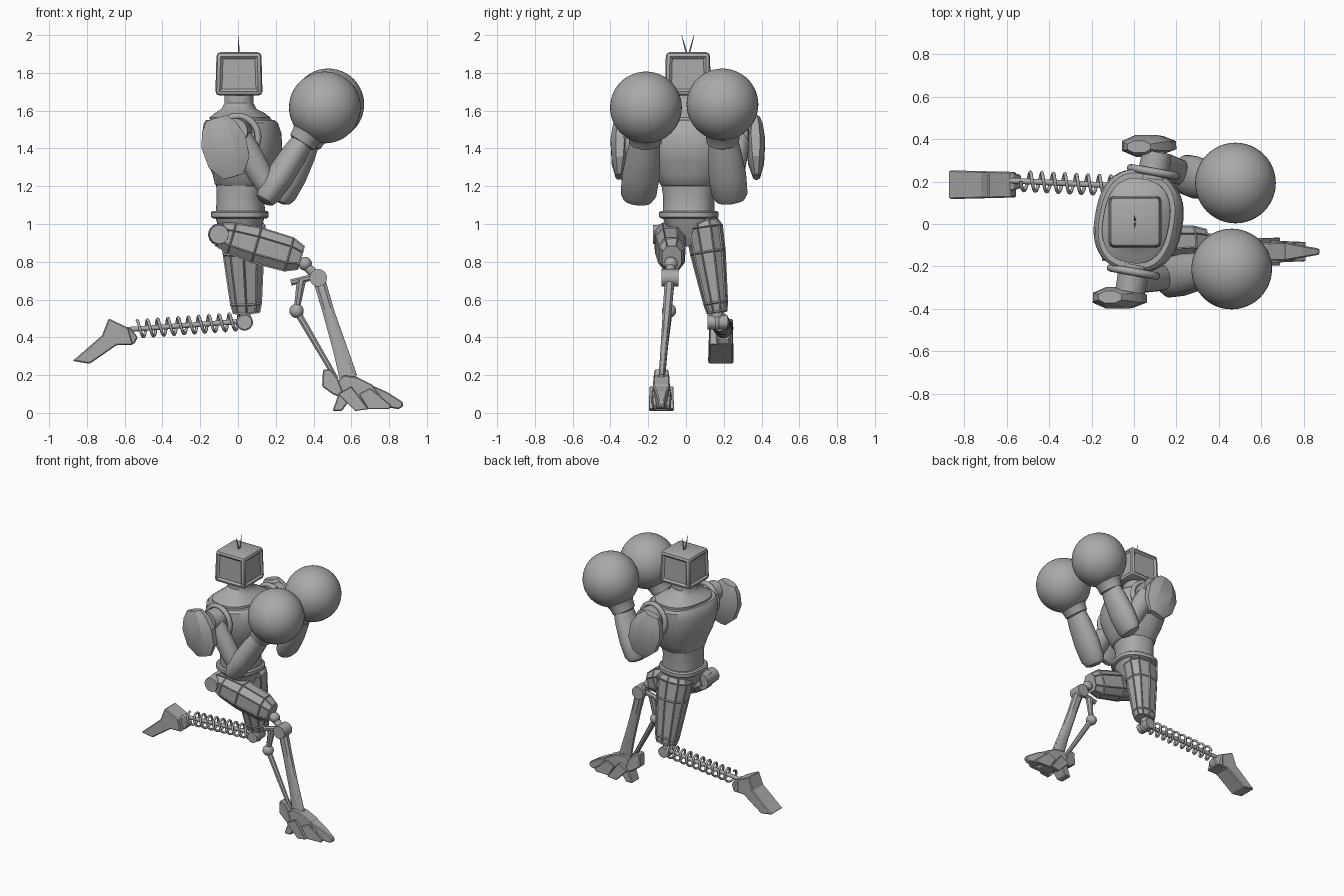
import bpy, bmesh, math
from mathutils import Vector, Matrix

cube = bpy.data.objects.get("Cube")
if cube:
    bpy.data.objects.remove(cube, do_unlink=True)

grey = bpy.data.materials.new("plain grey")
grey.use_nodes = True
colour = (0.4, 0.4, 0.4, 1)
grey.diffuse_color = colour
grey.node_tree.nodes["Principled BSDF"].inputs["Base Color"].default_value = colour


def finish(name, bm, angle=35, loc=None):
    bmesh.ops.recalc_face_normals(bm, faces=bm.faces)
    mesh = bpy.data.meshes.new(name)
    bm.to_mesh(mesh)
    bm.free()
    ob = bpy.data.objects.new(name, mesh)
    bpy.context.collection.objects.link(ob)
    mesh.materials.append(grey)
    bpy.ops.object.select_all(action='DESELECT')
    ob.select_set(True)
    bpy.context.view_layer.objects.active = ob
    if angle:
        bpy.ops.object.shade_smooth_by_angle(angle=math.radians(angle))
    return ob


def ring(c, u, v, ru, rv, n, power):
    pts = []
    for i in range(n):
        a = 2 * math.pi * (i + 0.5) / n
        ca, sa = math.cos(a), math.sin(a)
        cx = math.copysign(abs(ca) ** power, ca)
        sy = math.copysign(abs(sa) ** power, sa)
        pts.append(c + u * ru * cx + v * rv * sy)
    return pts


def loft(name, rings, angle=35, panel=0):
    bm = bmesh.new()
    rows = [[bm.verts.new(p) for p in r] for r in rings]
    n = len(rows[0])
    sides = []
    for a, b in zip(rows, rows[1:]):
        for i in range(n):
            j = (i + 1) % n
            sides.append(bm.faces.new((a[i], a[j], b[j], b[i])))
    bm.faces.new(rows[0])
    bm.faces.new(rows[-1])
    if panel:
        bmesh.ops.recalc_face_normals(bm, faces=bm.faces)
        bmesh.ops.inset_individual(bm, faces=sides, thickness=panel, depth=-panel * 0.6)
    return finish(name, bm, angle)


def limb(name, a, b, sections, n=24, power=1.0, angle=35, panel=0):
    """Sections are (t along a-b, in-plane radius, sideways radius)."""
    a, b = Vector(a), Vector(b)
    d = (b - a).normalized()
    side = Vector((0, 1, 0)) if abs(d.y) < 0.8 else Vector((1, 0, 0))
    u = side.cross(d).normalized()
    v = d.cross(u)
    return loft(name, [ring(a.lerp(b, t), u, v, p, q, n, power) for t, p, q in sections], angle, panel)


def rod(name, a, b, r, r2=None, n=16):
    r2 = r if r2 is None else r2
    return limb(name, a, b, [(0, r, r), (1, r2, r2)], n)


def ball(name, c, r, seg=32):
    bm = bmesh.new()
    bmesh.ops.create_uvsphere(bm, u_segments=seg, v_segments=seg // 2, radius=r)
    bmesh.ops.translate(bm, verts=bm.verts, vec=c)
    return finish(name, bm, 60)


def prism(name, outline, y, w0, w1, bevel=0.006):
    """Side outline in x-z, with half width going from w0 to w1 along x."""
    xs = [p[0] for p in outline]
    lo, hi = min(xs), max(xs)
    rows = []
    for s in (-1, 1):
        rows.append([Vector((x, y + s * (w0 + (w1 - w0) * (x - lo) / (hi - lo)), z)) for x, z in outline])
    ob = loft(name, rows, 0)
    if bevel:
        mod = ob.modifiers.new("bevel", 'BEVEL')
        mod.width, mod.segments = bevel, 1
    return ob


def hoop(name, c, axis, R, r):
    bpy.ops.mesh.primitive_torus_add(major_radius=R, minor_radius=r, major_segments=40, minor_segments=8, location=c)
    ob = bpy.context.object
    ob.name = name
    ob.rotation_euler = Vector(axis).to_track_quat('Z', 'Y').to_euler()
    ob.data.materials.append(grey)
    bpy.ops.object.shade_smooth_by_angle(angle=math.radians(60))
    return ob


# Torso, twisted so the right shoulder sits further back
twist = Matrix.Rotation(math.radians(-10), 3, 'Z')
tx, ty = twist @ Vector((1, 0, 0)), twist @ Vector((0, 1, 0))


def trunk(name, sections, power=0.8):
    loft(name, [ring(Vector((x, 0.015, z)), tx, ty, p, q, 48, power) for z, x, p, q in sections])


trunk("abdomen", [(1.05, 0.015, 0.13, 0.135), (1.15, 0.01, 0.12, 0.135), (1.25, 0.02, 0.135, 0.15)])
trunk("chest", [(1.2, 0.02, 0.125, 0.14), (1.21, 0.02, 0.14, 0.15), (1.26, 0.025, 0.155, 0.175),
                (1.33, 0.025, 0.185, 0.205), (1.4, 0.025, 0.205, 0.225), (1.48, 0.02, 0.205, 0.24),
                (1.535, 0.015, 0.19, 0.24), (1.55, 0.012, 0.175, 0.225)])
trunk("collar", [(1.53, 0.012, 0.155, 0.2), (1.565, 0.01, 0.155, 0.2), (1.585, 0.01, 0.13, 0.165),
                 (1.61, 0.005, 0.09, 0.105), (1.64, 0.005, 0.075, 0.08), (1.7, 0.005, 0.075, 0.08)])
trunk("belt", [(1.03, 0.01, 0.14, 0.145), (1.037, 0.01, 0.15, 0.155), (1.062, 0.01, 0.15, 0.155),
               (1.07, 0.01, 0.14, 0.145)])
trunk("pelvis", [(0.88, 0.01, 0.05, 0.05), (0.95, 0.01, 0.1, 0.1), (1.04, 0.01, 0.13, 0.14)])

# Boxy head with recessed side panels
bm = bmesh.new()
bmesh.ops.create_cube(bm, size=1)
bmesh.ops.scale(bm, verts=bm.verts, vec=(0.25, 0.245, 0.23))
for v in bm.verts:
    if v.co.z > 0:
        v.co.x *= 0.95
        v.co.y *= 0.95
bmesh.ops.translate(bm, verts=bm.verts, vec=(0.005, 0.01, 1.795))
bmesh.ops.bevel(bm, geom=bm.edges[:], offset=0.022, segments=2, affect='EDGES', profile=0.5)
bm.normal_update()
walls = [f for f in bm.faces if f.calc_area() > 0.02 and abs(f.normal.z) < 0.5]
bmesh.ops.inset_individual(bm, faces=walls, thickness=0.018, depth=-0.012)
finish("head", bm, 30)
for s in (-1, 1):
    limb("antenna", (0.005, 0.01 + s * 0.006, 1.9), (0.0, 0.01 + s * 0.033, 2.0),
         [(0, 0.005, 0.005), (0.5, 0.004, 0.004), (1, 0.001, 0.001)], 8)

# Arms: shoulder, elbow, wrist and glove centre for each side
arms = {"right": (-1, (-0.01, -0.27, 1.49), (0.17, -0.25, 1.17), (0.35, -0.215, 1.45), (0.46, -0.212, 1.617)),
        "left": (1, (0.1, 0.29, 1.49), (0.25, 0.23, 1.17), (0.38, 0.195, 1.45), (0.478, 0.193, 1.633))}
for side, (s, sh, el, wr, gl) in arms.items():
    S = Vector(sh)
    out = ty * s
    hoop(side + "_arm_socket", S - out * 0.045 + Vector((0, 0, -0.03)), out, 0.11, 0.018)
    rod(side + "_shoulder_joint", S - out * 0.08, S + out * 0.05, 0.075, 0.07, 24)
    rod(side + "_shoulder_bolt", S, S + out * 0.075, 0.04, 0.035, 20)
    limb(side + "_upper_arm", sh, el, [(0, 0.06, 0.055), (0.3, 0.07, 0.06), (0.7, 0.065, 0.06), (1, 0.05, 0.055)])
    limb(side + "_forearm", el, wr, [(-0.2, 0.025, 0.04), (-0.16, 0.05, 0.075), (-0.05, 0.066, 0.095),
                                     (0.3, 0.075, 0.1), (0.7, 0.07, 0.09), (1.05, 0.055, 0.075)])
    ball(side + "_elbow", el, 0.06)
    limb(side + "_glove_cuff", wr, gl, [(-0.15, 0.06, 0.07), (-0.1, 0.075, 0.085), (0.1, 0.08, 0.09),
                                        (0.3, 0.1, 0.105), (0.6, 0.15, 0.15)], 32)
    ball(side + "_glove", gl, 0.19, 48)
    # Faceted shoulder pad hanging outside the arm
    top = S + out * 0.075 + Vector((-0.09, 0, 0.07))
    low = S + out * 0.085 + Vector((0.0, 0, -0.24))
    limb(side + "_shoulder_pad", top, low, [(0, 0.06, 0.03), (0.15, 0.1, 0.045), (0.4, 0.13, 0.055),
                                            (0.75, 0.12, 0.045), (1, 0.06, 0.02)], 8, 0.9, 20)

# Right leg: panelled thigh reaching forward
limb("right_thigh", (-0.1, -0.09, 0.945), (0.335, -0.075, 0.82),
     [(-0.1, 0.035, 0.04), (0, 0.07, 0.07), (0.15, 0.09, 0.085), (0.45, 0.105, 0.085), (0.85, 0.1, 0.075),
      (1, 0.07, 0.055)], 8, 0.8, 20, 0.008)
rod("right_hip_disc", (-0.1, -0.03, 0.945), (-0.1, -0.175, 0.945), 0.058, 0.05, 24)
ball("right_knee_ball", (0.355, -0.08, 0.79), 0.036)
rod("right_knee_link", (0.35, -0.08, 0.79), (0.425, -0.085, 0.715), 0.025)
rod("right_knee_hinge", (0.425, -0.13, 0.715), (0.425, -0.04, 0.715), 0.046, n=24)

# Right shin with its linkage rods
limb("right_shin", (0.425, -0.085, 0.72), (0.59, -0.13, 0.16),
     [(0, 0.035, 0.028), (0.3, 0.033, 0.025), (0.7, 0.038, 0.02), (1, 0.05, 0.018)], 8, 0.8, 25)
rod("right_shin_strut", (0.46, -0.09, 0.64), (0.62, -0.13, 0.2), 0.014, 0.01)
rod("linkage_arm", (0.28, -0.085, 0.69), (0.42, -0.085, 0.725), 0.018, n=8)
rod("linkage_upper", (0.335, -0.085, 0.7), (0.31, -0.09, 0.54), 0.026, 0.016, 8)
ball("linkage_joint", (0.31, -0.09, 0.54), 0.038, 20)
rod("linkage_lower", (0.31, -0.09, 0.54), (0.52, -0.13, 0.18), 0.02, 0.014, 8)

# Right foot: heel, ankle and toe blocks
prism("right_ankle", [(0.45, 0.23), (0.49, 0.23), (0.53, 0.18), (0.57, 0.07), (0.5, 0.1), (0.445, 0.14)], -0.13, 0.03, 0.05)
prism("right_heel", [(0.5, 0.01), (0.54, 0.12), (0.6, 0.08), (0.55, 0.01)], -0.13, 0.045, 0.05)
prism("right_instep", [(0.5, 0.14), (0.56, 0.2), (0.63, 0.19), (0.71, 0.15), (0.77, 0.07), (0.74, 0.02),
                       (0.64, 0.02), (0.58, 0.06)], -0.13, 0.04, 0.045)
for s in (-1, 1):
    prism("right_foot_side", [(0.53, 0.1), (0.6, 0.14), (0.69, 0.02), (0.62, 0.01)], -0.13 + s * 0.048, 0.014, 0.018, 0.003)
    prism("right_side_toe", [(0.64, 0.1), (0.7, 0.13), (0.81, 0.04), (0.8, 0.02), (0.69, 0.02)], -0.13 + s * 0.035, 0.018, 0.01, 0.003)
prism("right_toe", [(0.7, 0.15), (0.79, 0.11), (0.87, 0.06), (0.875, 0.035), (0.85, 0.02), (0.72, 0.04)], -0.13, 0.045, 0.014)

# Left leg: panelled thigh straight down
limb("left_thigh", (0.02, 0.09, 1.02), (0.045, 0.165, 0.53),
     [(0, 0.1, 0.08), (0.08, 0.13, 0.1), (0.35, 0.115, 0.095), (0.9, 0.088, 0.066), (1, 0.075, 0.055)], 10, 0.85, 20, 0.009)
rod("left_knee_post", (0.04, 0.165, 0.55), (0.035, 0.165, 0.48), 0.03)
rod("left_knee_hinge", (0.035, 0.115, 0.48), (0.035, 0.22, 0.48), 0.038, n=24)
hoop("left_knee_ring", (0.035, 0.165, 0.48), (0, 1, 0), 0.032, 0.012)

# Spring shin with its core rod
start, end = Vector((0.03, 0.175, 0.485)), Vector((-0.6, 0.205, 0.44))
rod("spring_core", start, end, 0.014, n=12)
axis = (end - start).normalized()
u = Vector((0, 1, 0)).cross(axis).normalized()
w = axis.cross(u)
curve = bpy.data.curves.new("left_spring", 'CURVE')
curve.dimensions = '3D'
curve.bevel_depth = 0.008
curve.bevel_resolution = 2
turns, steps = 10, 20
spline = curve.splines.new('POLY')
spline.points.add(turns * steps)
for i, p in enumerate(spline.points):
    a = 2 * math.pi * i / steps
    pos = start.lerp(end, 0.03 + 0.86 * i / (turns * steps)) + (u * math.cos(a) + w * math.sin(a)) * 0.044
    p.co = (*pos, 1)
curve.materials.append(grey)
spring = bpy.data.objects.new("left_spring", curve)
bpy.context.collection.objects.link(spring)

# Left foot, pointing back
prism("left_foot", [(-0.685, 0.5), (-0.58, 0.45), (-0.555, 0.36), (-0.64, 0.36), (-0.785, 0.26),
                    (-0.875, 0.275), (-0.72, 0.41)], 0.185, 0.068, 0.06)
prism("left_ankle", [(-0.6, 0.45), (-0.57, 0.45), (-0.53, 0.4), (-0.55, 0.365), (-0.6, 0.36)], 0.2, 0.05, 0.03)
